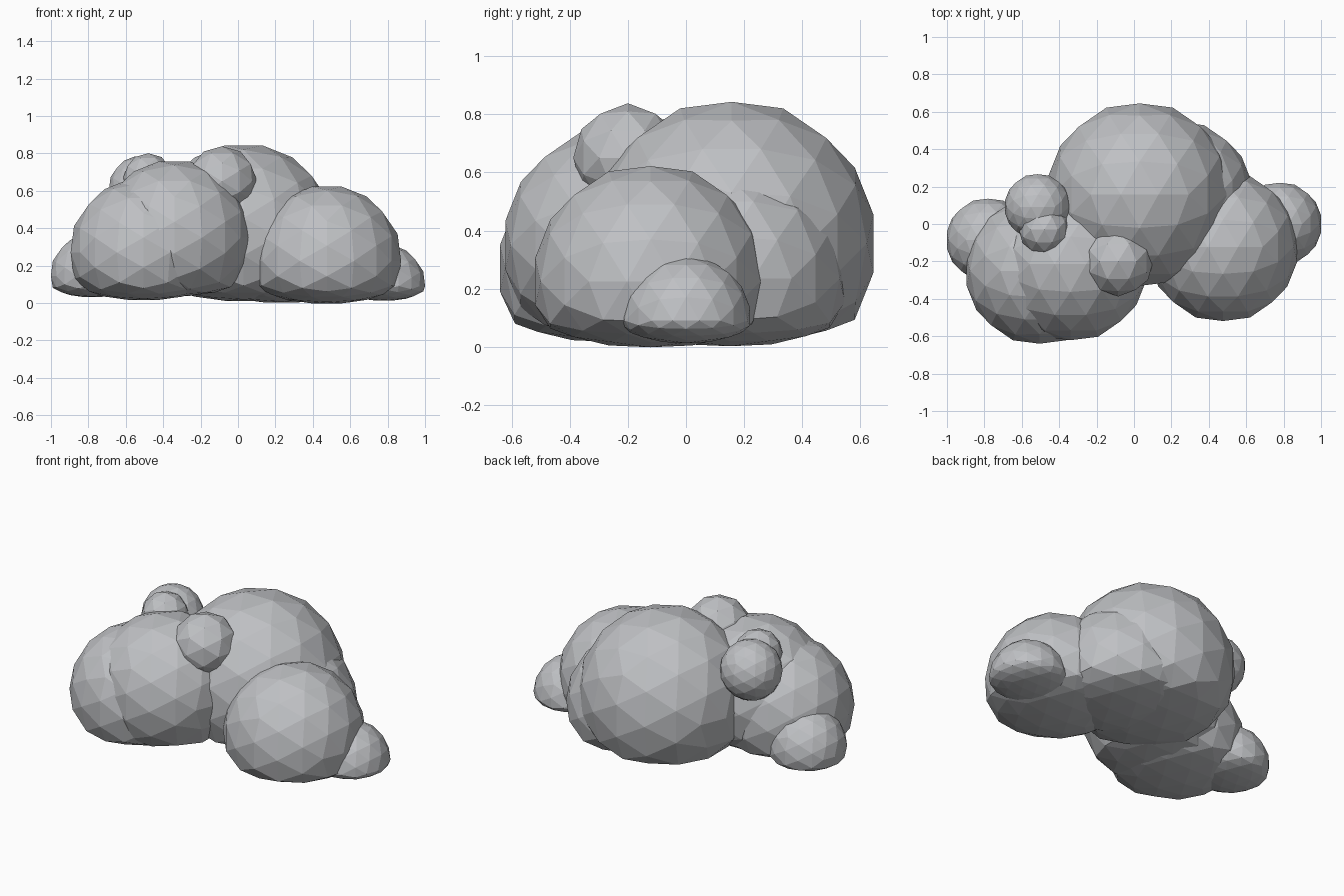
import bpy, bmesh
from mathutils import Vector

if "Cube" in bpy.data.objects:
    bpy.data.objects.remove(bpy.data.objects["Cube"])

# One flat pale grey for the whole cloud
grey = bpy.data.materials.new("cloud grey")
grey.diffuse_color = (0.52, 0.53, 0.55, 1.0)
grey.use_nodes = True
grey.node_tree.nodes["Principled BSDF"].inputs["Base Color"].default_value = grey.diffuse_color

FLOOR = 0.09    # below this height the puffs are squashed
SQUASH = 0.35
PHI = (1 + 5 ** 0.5) / 2


def puff(name, centre, radius, cuts=2):
    """Faceted ball (divided icosahedron) with a flattened underside."""
    bm = bmesh.new()
    for a in (-1, 1):
        for b in (-PHI, PHI):
            for co in ((a, 0, b), (0, b, a), (b, a, 0)):
                bm.verts.new(co)
    bmesh.ops.convex_hull(bm, input=bm.verts[:])
    bmesh.ops.subdivide_edges(bm, edges=bm.edges[:], cuts=cuts, use_grid_fill=True)
    bmesh.ops.recalc_face_normals(bm, faces=bm.faces[:])
    for v in bm.verts:
        v.co = v.co.normalized() * radius + Vector(centre)
        if v.co.z < FLOOR:
            v.co.z = FLOOR + (v.co.z - FLOOR) * SQUASH
    me = bpy.data.meshes.new(name)
    bm.to_mesh(me)
    bm.free()
    me.materials.append(grey)
    ob = bpy.data.objects.new(name, me)
    bpy.context.collection.objects.link(ob)
    return ob


# Large body puffs
puff("back_puff", (0.03, 0.157, 0.355), 0.498)
puff("back_right_puff", (0.23, 0.15, 0.235), 0.405)
puff("front_left_outer_puff", (-0.505, -0.25, 0.27), 0.398)
puff("front_left_inner_puff", (-0.34, -0.215, 0.35), 0.415)
puff("front_right_puff", (0.475, -0.122, 0.225), 0.405)

# Low side puffs
puff("right_end_puff", (0.78, 0.0, 0.09), 0.225)
puff("left_end_puff", (-0.78, -0.085, 0.145), 0.225)

# Small puffs on top
puff("top_middle_puff", (-0.085, -0.20, 0.65), 0.188, 1)
puff("top_left_puff", (-0.515, 0.092, 0.61), 0.178)
puff("top_left_small_puff", (-0.48, -0.03, 0.665), 0.136, 1)
